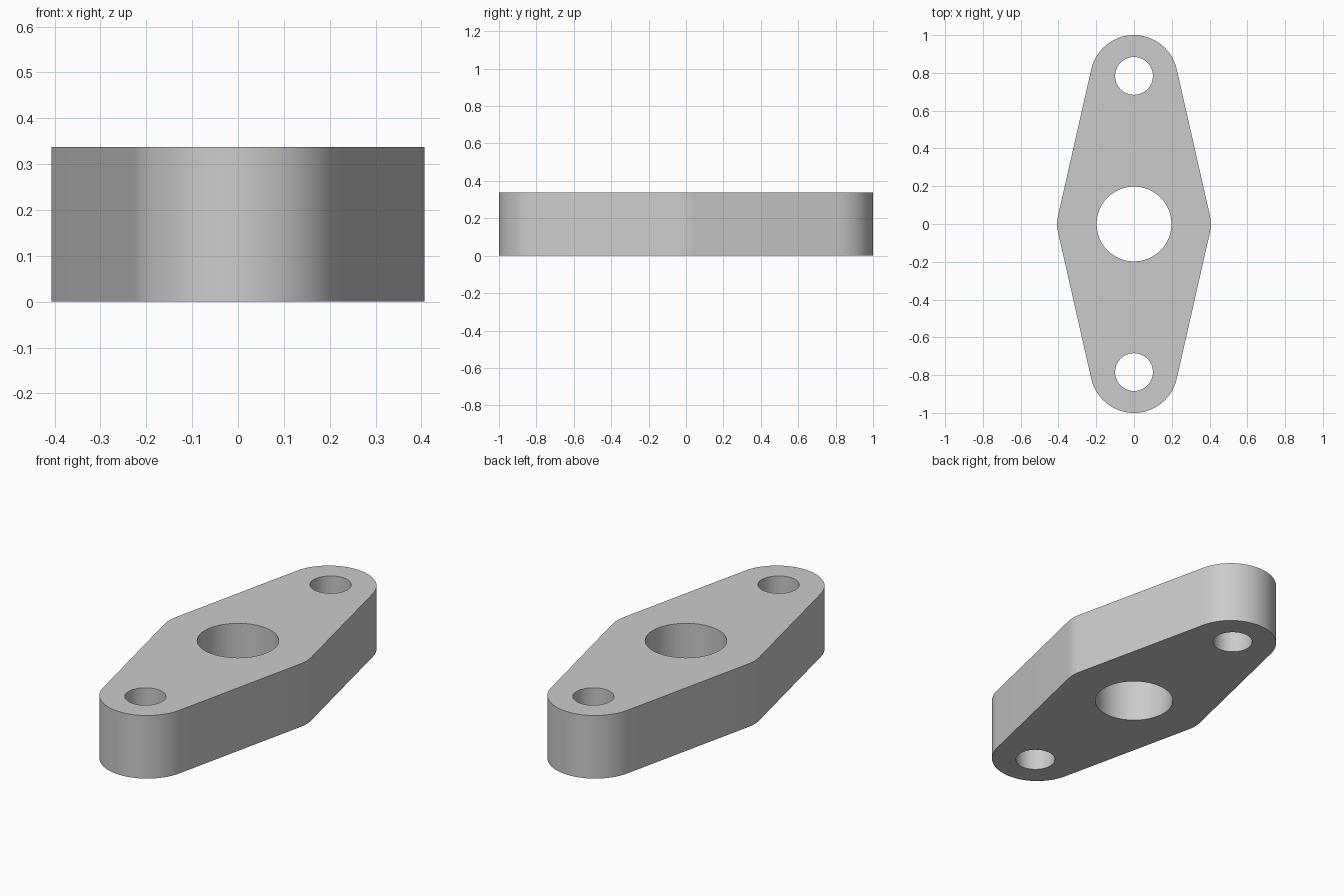
import bpy
import bmesh
from math import sin, cos, radians, pi

cube = bpy.data.objects.get("Cube")
if cube:
    bpy.data.objects.remove(cube, do_unlink=True)

HEIGHT = 0.338
TILT = radians(12.8)            # lean of the straight sides
END_Y, END_R = 0.768, 0.232     # rounded ends
SIDE_X, SIDE_R = 0.207, 0.2     # softened side corners


def arc(cx, cy, r, start, end, steps):
    """Points along an arc, both ends included."""
    angles = [start + (end - start) * i / steps for i in range(steps + 1)]
    return [(cx + r * cos(a), cy + r * sin(a)) for a in angles]


def add_loop(bm, points):
    verts = [bm.verts.new((x, y, 0)) for x, y in points]
    for a, b in zip(verts, verts[1:] + verts[:1]):
        bm.edges.new((a, b))


# Outline: four tangent arcs joined by straight sides
half = arc(SIDE_X, 0, SIDE_R, -TILT, TILT, 6)
half += arc(0, END_Y, END_R, TILT, pi - TILT, 40)
outline = half + [(-x, -y) for x, y in half]

# Plate with a central bore and two bolt holes
bm = bmesh.new()
add_loop(bm, outline)
for y, r in ((0, 0.198), (0.784, 0.1), (-0.784, 0.1)):
    add_loop(bm, arc(0, y, r, 0, 2 * pi, 64)[:-1])
bmesh.ops.triangle_fill(bm, edges=bm.edges[:], use_beauty=True)
top = bmesh.ops.extrude_face_region(bm, geom=bm.faces[:], use_keep_orig=True)
for v in top["geom"]:
    if isinstance(v, bmesh.types.BMVert):
        v.co.z = HEIGHT
bmesh.ops.recalc_face_normals(bm, faces=bm.faces[:])

mesh = bpy.data.meshes.new("flange_plate")
bm.to_mesh(mesh)
bm.free()
plate = bpy.data.objects.new("flange_plate", mesh)
bpy.context.collection.objects.link(plate)

# Plain grey finish
grey = bpy.data.materials.new("plain grey")
grey.use_nodes = True
colour = (0.6, 0.6, 0.6, 1)
grey.diffuse_color = colour
grey.node_tree.nodes["Principled BSDF"].inputs["Base Color"].default_value = colour
mesh.materials.append(grey)

# Smooth curved walls, crisp rims
bpy.ops.object.select_all(action="DESELECT")
plate.select_set(True)
bpy.context.view_layer.objects.active = plate
bpy.ops.object.shade_smooth_by_angle(angle=radians(30))
